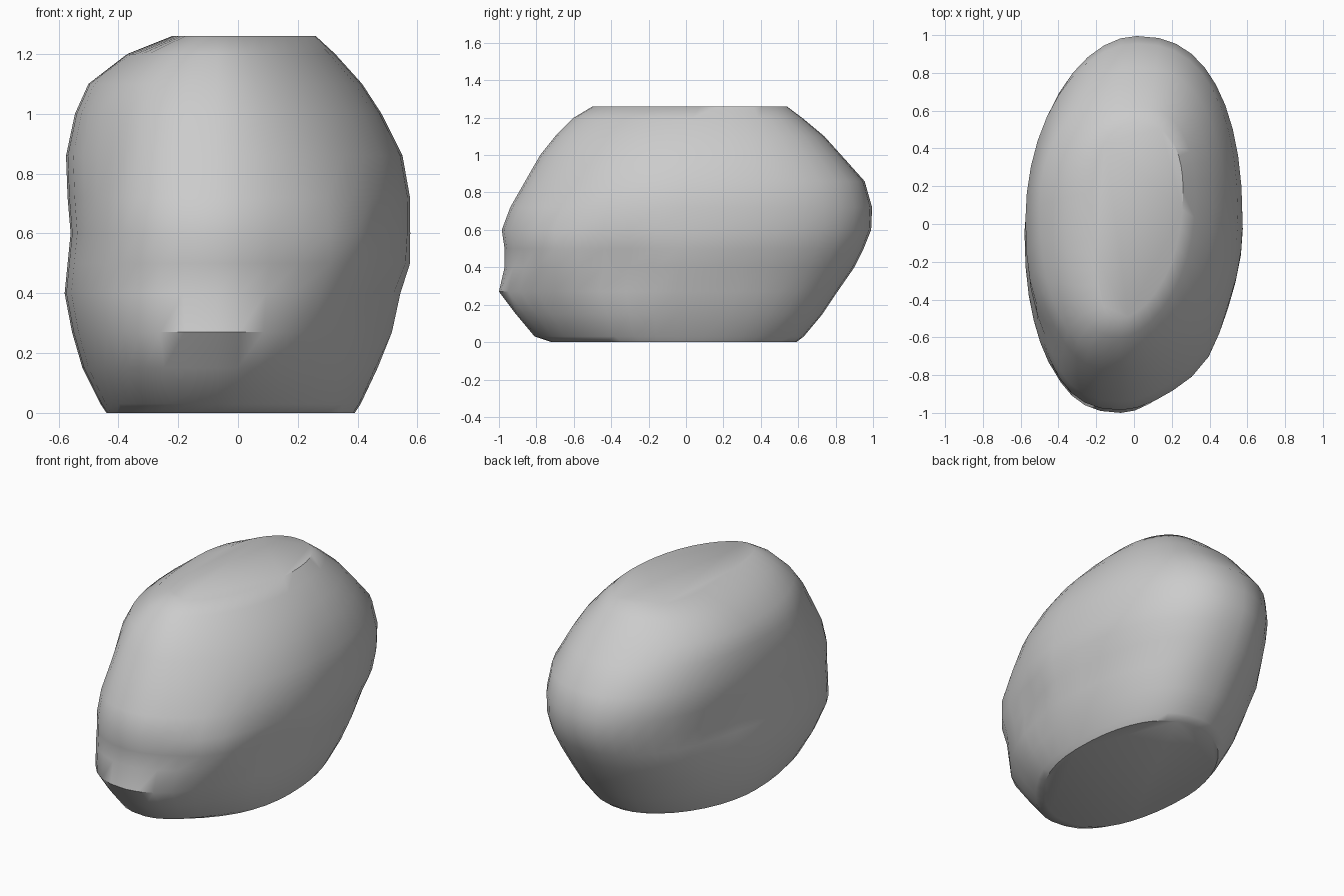
import bpy, bmesh, math
from mathutils import Vector

old = bpy.data.objects.get("Cube")
if old:
    bpy.data.objects.remove(old, do_unlink=True)

# Horizontal sections: z, front y, back y, right x, left x
SECTIONS = [
    (0, -.72, .59, -.44, .39), (.03, -.81, .63, -.46, .41),
    (.15, -.91, .73, -.52, .465), (.27, -1, .81, -.555, .505),
    (.4, -.97, .9, -.58, .53), (.5, -.97, .95, -.57, .57),
    (.6, -.985, .99, -.56, .575), (.72, -.94, .995, -.57, .575),
    (.86, -.86, .955, -.575, .55), (1, -.78, .83, -.545, .48),
    (1.1, -.7, .74, -.5, .415), (1.2, -.6, .62, -.37, .325),
    (1.26, -.5, .54, -.22, .26),
]
# Bumps and hollows: centre, reach, height
BUMPS = [
    ((.32, -.72, .5), .18, .035), ((.48, -.35, .4), .17, -.025),
    ((.52, -.03, .36), .15, .015), ((.32, -.72, .13), .2, -.03),
    ((-.42, -.6, .85), .18, -.035), ((-.5, .35, .5), .2, -.02),
]
SIDES = 40


def outline_point(section, angle):
    """Point on an uneven rounded section, with its own fullness per corner."""
    z, front, back, right, left = section
    c, s = math.cos(angle), math.sin(angle)
    h = z / 1.26
    middle = -.05 + .22 * h ** 3
    rx = left if c > 0 else -right
    ry = back - middle if s > 0 else middle - front
    if s > 0:
        power = 2.35 if c > 0 else 1.85 + .2 * h
    else:
        power = 1.9 if c > 0 else 2.3
    x = math.copysign(abs(c) ** (2 / power), c) * rx
    y = math.copysign(abs(s) ** (2 / power), s) * ry
    # The front tip leans right and the back tip leans left
    x += (-.07 if s < 0 else .015) * abs(s) ** 3
    p = Vector((x, y + middle, z))
    out = Vector((x, y * .4, 0)).normalized()
    push = sum(height * math.exp(-((p - Vector(centre)).length / reach) ** 2)
               for centre, reach, height in BUMPS)
    return p + out * push


# Loft the sections into a closed stone
bm = bmesh.new()
rings = [[bm.verts.new(outline_point(sec, math.tau * i / SIDES)) for i in range(SIDES)]
         for sec in SECTIONS]
for low, high in zip(rings, rings[1:]):
    for i in range(SIDES):
        j = (i + 1) % SIDES
        bm.faces.new((low[i], low[j], high[j], high[i]))
bm.faces.new(rings[0][::-1])
bm.faces.new(rings[-1])

mesh = bpy.data.meshes.new("boulder")
bm.to_mesh(mesh)
bm.free()
boulder = bpy.data.objects.new("boulder", mesh)
bpy.context.collection.objects.link(boulder)

# Plain stone colour
stone = bpy.data.materials.new("stone grey")
stone.use_nodes = True
colour = (.6, .6, .6, 1)
stone.diffuse_color = colour
stone.node_tree.nodes["Principled BSDF"].inputs["Base Color"].default_value = colour
mesh.materials.append(stone)

bpy.ops.object.select_all(action='DESELECT')
boulder.select_set(True)
bpy.context.view_layer.objects.active = boulder
bpy.ops.object.shade_smooth_by_angle(angle=math.radians(42))
